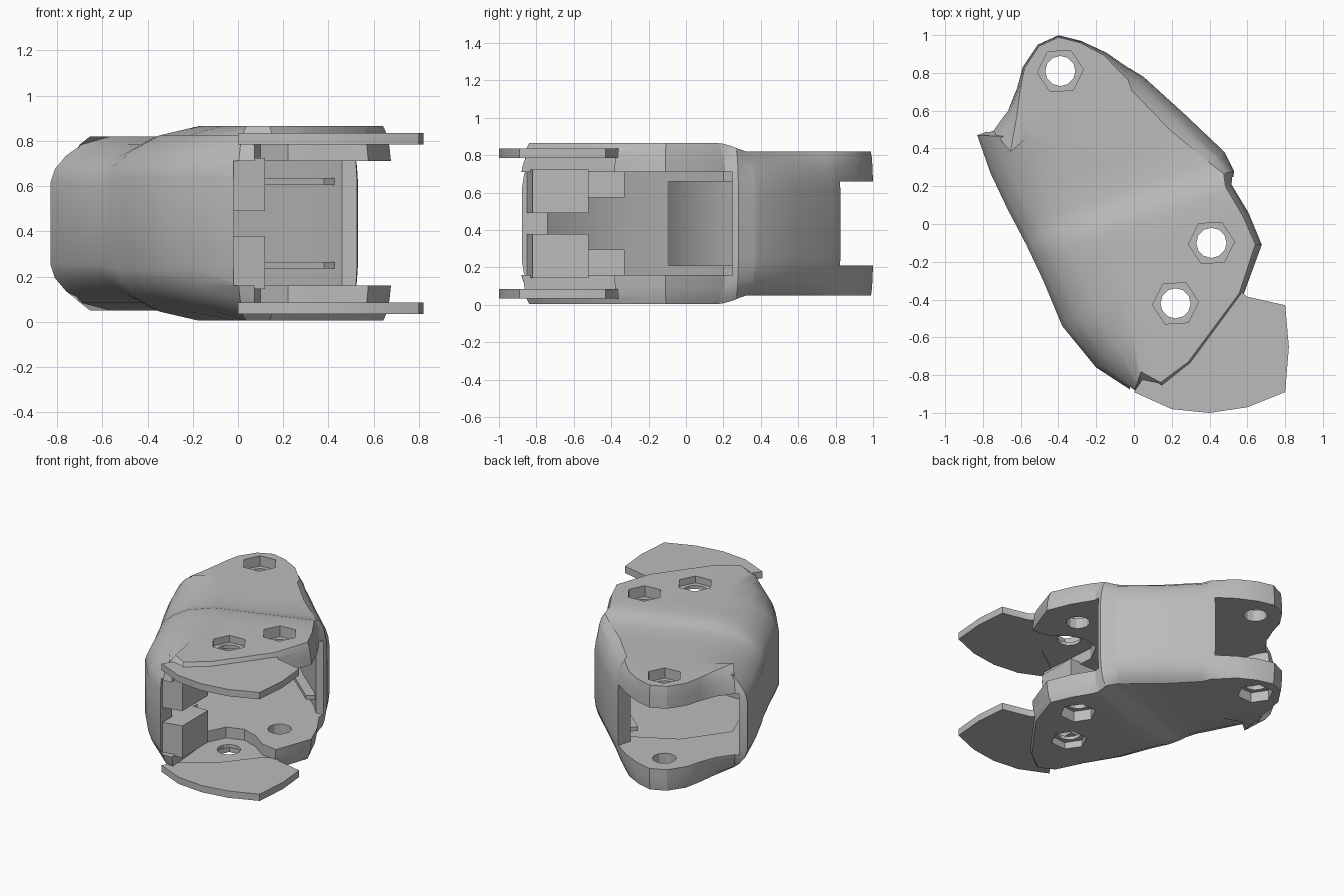
import bpy, bmesh, math
from mathutils import Vector

if "Cube" in bpy.data.objects:
    bpy.data.objects.remove(bpy.data.objects["Cube"])

MID = 0.435  # the part is mirrored above and below this height

grey = bpy.data.materials.new("light_grey")
grey.use_nodes = True
grey.diffuse_color = (0.5, 0.5, 0.5, 1)
grey.node_tree.nodes["Principled BSDF"].inputs["Base Color"].default_value = (0.5, 0.5, 0.5, 1)


def finish(name, bm):
    bmesh.ops.recalc_face_normals(bm, faces=bm.faces)
    mesh = bpy.data.meshes.new(name)
    bm.to_mesh(mesh)
    bm.free()
    mesh.materials.append(grey)
    ob = bpy.data.objects.new(name, mesh)
    bpy.context.collection.objects.link(ob)
    return ob


def add_prism(bm, points, low, high):
    rings = [[bm.verts.new((x, y, MID + h)) for x, y in points] for h in (low, high)]
    bm.faces.new(rings[0])
    bm.faces.new(rings[1])
    n = len(points)
    for i in range(n):
        j = (i + 1) % n
        bm.faces.new((rings[0][i], rings[0][j], rings[1][j], rings[1][i]))


def prism(name, points, low, high, mirrored=False):
    bm = bmesh.new()
    add_prism(bm, points, low, high)
    if mirrored:
        add_prism(bm, points, -high, -low)
    return finish(name, bm)


def circle(x, y, r, sides, turn=0.0):
    return [(x + r * math.cos(turn + math.tau * i / sides),
             y + r * math.sin(turn + math.tau * i / sides)) for i in range(sides)]


def combine(target, tool, operation="DIFFERENCE"):
    mod = target.modifiers.new("cut", "BOOLEAN")
    mod.object, mod.operation, mod.solver = tool, operation, "EXACT"
    bpy.context.view_layer.objects.active = target
    bpy.ops.object.modifier_apply(modifier=mod.name)
    bpy.data.objects.remove(tool)


# Body outline, clockwise: x, y and how strongly the edge is rounded
outline = [
    (-0.40, 1.0, .03), (-0.28, 0.97, .03), (-0.15, 0.91, .05), (0.0, 0.81, .15),
    (0.05, 0.78, .25), (0.27, 0.58, .3), (0.48, 0.38, .25), (0.53, 0.28, .15),
    (0.52, 0.21, .1), (0.61, 0.06, .1), (0.68, -0.11, .1), (0.58, -0.38, .07),
    (0.31, -0.75, .08), (0.16, -0.88, .12), (0.0, -0.89, .3), (-0.2, -0.76, .75),
    (-0.38, -0.54, .95), (-0.48, -0.3, 1), (-0.57, -0.11, 1), (-0.67, 0.08, 1),
    (-0.76, 0.27, .95), (-0.83, 0.47, .7), (-0.75, 0.5, .4), (-0.67, 0.6, .15),
    (-0.62, 0.72, .05), (-0.59, 0.83, .03), (-0.51, 0.95, .03)]
# Side wall section: inset and height from the middle
section = [(0, .2), (.03, .27), (.1, .335), (.2, .39), (.38, .43)]


def make_body():
    bm = bmesh.new()
    n = len(outline)
    inward = []
    for i in range(n):
        x0, y0, _ = outline[i - 1]
        x1, y1, _ = outline[(i + 1) % n]
        inward.append(Vector((y1 - y0, x0 - x1)).normalized())
    levels = [(a, -h) for a, h in reversed(section)] + section
    rings = []
    for inset, h in levels:
        rings.append([bm.verts.new((x + v.x * inset * s, y + v.y * inset * s, MID + h))
                      for (x, y, s), v in zip(outline, inward)])
    for low, high in zip(rings, rings[1:]):
        for i in range(n):
            j = (i + 1) % n
            bm.faces.new((low[i], low[j], high[j], high[i]))
    bm.faces.new(rings[0])
    bm.faces.new(rings[-1])
    # Slim the rear half across an oblique band
    start, end = 0.0, 0.2
    for d in (start, 0.07, 0.13, end):
        bmesh.ops.bisect_plane(bm, geom=bm.verts[:] + bm.edges[:] + bm.faces[:],
                               plane_co=(0, d, 0), plane_no=(-0.34, 1, 0))
    for v in bm.verts:
        t = min(1, max(0, (v.co.y - 0.34 * v.co.x - start) / (end - start)))
        v.co.z = MID + (v.co.z - MID) * (1 - 0.105 * t * t * (3 - 2 * t))
    return finish("housing", bm)


body = make_body()

# Front chamber, open to the front and the left
combine(body, prism("front_chamber", [
    (-0.02, -1.2), (1.2, -1.2), (1.2, 0.24), (0.46, 0.25), (0.4, 0.32), (0.0, 0.66),
    (-0.3, 0.5), (-0.52, 0.2), (-0.41, -0.07), (-0.33, -0.3), (-0.22, -0.52),
    (-0.02, -0.74)], -0.275, 0.275))

# Rear fork opening
combine(body, prism("rear_chamber", [
    (0.2, 0.0), (0.37, 0.33), (-0.05, 0.72), (-0.02, 0.84), (0.1, 1.3), (-0.6, 1.4),
    (-1.1, 0.9), (-0.79, 0.51), (-0.73, 0.42), (-0.66, 0.22), (-0.56, 0.02),
    (-0.4, -0.1)], -0.225, 0.225))

# Recess on the inner faces of the front plates
combine(body, prism("plate_recess", [
    (0.06, -0.76), (0.03, -0.42), (0.1, -0.28), (0.22, -0.24), (0.34, -0.28),
    (0.45, -0.36), (0.8, -0.42), (0.8, -1.1), (0.1, -1.1)], -0.355, 0.355))

# Thin guard tabs
combine(body, prism("guard_tabs", [
    (0.57, -0.36), (0.6, -0.385), (0.8, -0.43), (0.82, -0.65), (0.8, -0.89),
    (0.6, -0.97), (0.4, -1.0), (0.2, -0.98), (0.0, -0.89), (0.06, -0.8),
    (0.28, -0.64), (0.48, -0.4)], 0.35, 0.40, True), "UNION")

# Bolt holes with hexagonal pockets
for x, y, floor in ((-0.39, 0.81, .31), (0.41, -0.10, .35), (0.22, -0.42, .38)):
    combine(body, prism("bolt_hole", circle(x, y, 0.08, 12), -0.6, 0.6))
    combine(body, prism("nut_pocket", circle(x, y, 0.122, 6, 0.06), floor, 0.6, True))

# Stop blocks and ribs inside the front chamber
inner = [
    prism("stop_blocks", [(-0.02, -0.85), (0.12, -0.82), (0.12, -0.52), (-0.24, -0.52)],
          0.055, 0.29, True),
    prism("wall_bosses", [(-0.24, -0.53), (-0.1, -0.53), (-0.1, -0.33), (-0.34, -0.33)],
          0.14, 0.29, True),
    prism("wall_ribs", [(0.03, 0.66), (0.44, 0.3), (0.38, 0.25), (-0.03, 0.6)],
          0.17, 0.2, True)]

for ob in [body] + inner:
    bpy.ops.object.select_all(action="DESELECT")
    ob.select_set(True)
    bpy.context.view_layer.objects.active = ob
    bpy.ops.object.shade_smooth_by_angle(angle=math.radians(28))
